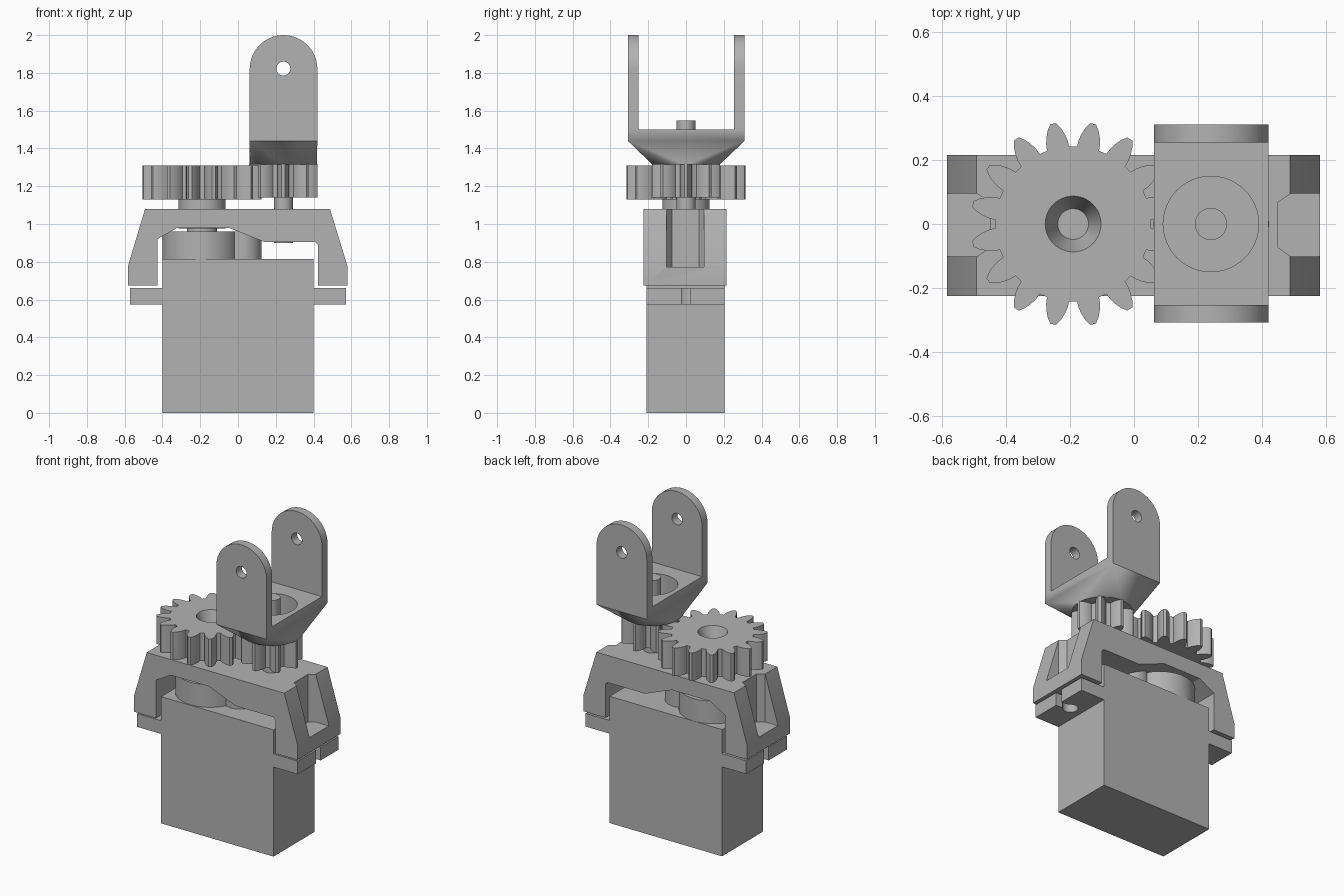
import bpy, bmesh, math
from mathutils import Vector

old = bpy.data.objects.get("Cube")
if old:
    bpy.data.objects.remove(old, do_unlink=True)

grey = bpy.data.materials.new("plain grey")
grey.use_nodes = True
tone = (0.45, 0.45, 0.45, 1)
grey.diffuse_color = tone
grey.node_tree.nodes["Principled BSDF"].inputs["Base Color"].default_value = tone


def finish(name, bm):
    bmesh.ops.recalc_face_normals(bm, faces=bm.faces)
    mesh = bpy.data.meshes.new(name)
    bm.to_mesh(mesh)
    bm.free()
    mesh.materials.append(grey)
    ob = bpy.data.objects.new(name, mesh)
    bpy.context.collection.objects.link(ob)
    return ob


def prism(name, points, lo, hi, axis="z"):
    """Extrude a closed outline along z or y."""
    bm = bmesh.new()
    place = (lambda u, v, w: (u, v, w)) if axis == "z" else (lambda u, v, w: (u, w, v))
    a = [bm.verts.new(place(u, v, lo)) for u, v in points]
    b = [bm.verts.new(place(u, v, hi)) for u, v in points]
    bm.faces.new(a)
    bm.faces.new(b)
    for i in range(len(a)):
        j = (i + 1) % len(a)
        bm.faces.new((a[i], a[j], b[j], b[i]))
    return finish(name, bm)


def arc(cx, cy, r, start=0, end=360, n=48):
    closed = end - start == 360
    steps = n if closed else n + 1
    return [(cx + r * math.cos(math.radians(start + (end - start) * i / n)),
             cy + r * math.sin(math.radians(start + (end - start) * i / n)))
            for i in range(steps)]


def rect(x0, x1, y0, y1):
    return [(x0, y0), (x1, y0), (x1, y1), (x0, y1)]


def cylinder(name, x, r, lo, hi):
    return prism(name, arc(x, 0, r), lo, hi)


def cone(name, x, r1, r2, lo, hi):
    bm = bmesh.new()
    bmesh.ops.create_cone(bm, cap_ends=True, segments=48, radius1=r1, radius2=r2, depth=hi - lo)
    bmesh.ops.translate(bm, verts=bm.verts, vec=(x, 0, (lo + hi) / 2))
    return finish(name, bm)


def cut(ob, tool):
    mod = ob.modifiers.new("cut", "BOOLEAN")
    mod.operation = "DIFFERENCE"
    mod.solver = "EXACT"
    mod.object = tool
    bpy.context.view_layer.objects.active = ob
    bpy.ops.object.modifier_apply(modifier=mod.name)
    bpy.data.objects.remove(tool, do_unlink=True)


def gear(name, x, teeth, stations, lo, hi, turn):
    """Stations are (radius, half tooth width) from root to tip."""
    pts = []
    for k in range(teeth):
        mid = math.tau * (k + turn) / teeth
        flank = [(r, -math.asin(w / r)) for r, w in stations]
        flank += [(r, -a) for r, a in reversed(flank)]
        pts += [(x + r * math.cos(mid + a), r * math.sin(mid + a)) for r, a in flank]
    return prism(name, pts, lo, hi)


WHEEL, PIN = -0.19, 0.24

# Motor case with mounting tabs, as one cross-shaped outline
half = [(0.4, 0), (0.4, 0.575), (0.572, 0.575), (0.572, 0.66), (0.4, 0.66), (0.4, 0.815)]
case = prism("motor_case", half + [(-x, z) for x, z in reversed(half)], -0.21, 0.205, "y")
for s in (-1, 1):
    cut(case, prism("slot_cutter", rect(*sorted((s * 0.49, s * 0.6)), -0.024, 0.024), 0.5, 0.7))
    cut(case, prism("hole_cutter", arc(s * 0.485, 0, 0.045, n=24), 0.5, 0.7))

# Gearbox housing and output hub
cylinder("gearbox_dome", -0.197, 0.204, 0.815, 0.96)
cylinder("gearbox_side_dome", 0.02, 0.105, 0.815, 0.96)
cylinder("output_shaft", WHEEL, 0.08, 0.96, 0.98)
cylinder("output_hub", WHEEL, 0.125, 0.975, 1.13)

# Bracket straddling the motor
bracket = prism("bracket", [
    (-0.583, 0.675), (-0.583, 0.775), (-0.492, 1.08), (0.487, 1.08), (0.58, 0.775), (0.58, 0.675),
    (0.423, 0.675), (0.423, 0.89), (0.408, 0.905), (0.14, 0.905), (-0.05, 0.98), (-0.32, 0.98),
    (-0.427, 0.92), (-0.427, 0.675)], -0.225, 0.215, "y")
for s in (-1, 1):
    outline = [(0.7, -0.102), (0.49, -0.102), (0.45, -0.073), (0.45, 0.068), (0.49, 0.095), (0.7, 0.095)]
    cut(bracket, prism("notch_cutter", [(s * x, y) for x, y in outline], 0.772, 1.2))

# Gear pair
wheel = gear("drive_gear", WHEEL, 16,
             [(0.242, 0.035), (0.262, 0.034), (0.282, 0.029), (0.302, 0.021), (0.319, 0.009)],
             1.13, 1.31, 0.5)
cut(wheel, cone("sink_cutter", WHEEL, 0.048, 0.088, 1.19, 1.313))
gear("pinion", PIN, 8,
     [(0.112, 0.03), (0.13, 0.031), (0.148, 0.027), (0.167, 0.019), (0.181, 0.009)],
     1.14, 1.318, 0)
cylinder("pivot_pin", PIN, 0.05, 0.9, 1.547)

# Yoke base: rectangle blended down to a circle
bm = bmesh.new()
for z in (1.44, 1.5):
    for x, y in rect(0.062, 0.42, -0.308, 0.31):
        bm.verts.new((x, y, z))
for x, y in arc(PIN, 0, 0.178):
    bm.verts.new((x, y, 1.315))
bmesh.ops.convex_hull(bm, input=bm.verts)
bmesh.ops.dissolve_limit(bm, angle_limit=0.01, verts=bm.verts, edges=bm.edges)
base = finish("yoke_base", bm)
cut(base, cylinder("recess_cutter", PIN, 0.149, 1.36, 1.6))

# Yoke arms with rounded tops and pivot holes
for name, lo, hi in (("yoke_front_arm", -0.308, -0.252), ("yoke_back_arm", 0.254, 0.31)):
    outline = [(0.062, 1.5), (0.42, 1.5)] + arc(0.241, 1.821, 0.179, 0, 180, 32)
    arm = prism(name, outline, lo, hi, "y")
    cut(arm, prism("eye_cutter", arc(PIN, 1.823, 0.037, n=32), lo - 0.1, hi + 0.1, "y"))

# Smooth curved walls, keep crisp edges
bpy.ops.object.select_all(action="DESELECT")
for ob in bpy.context.collection.objects:
    if ob.type == "MESH" and grey.name in ob.data.materials:
        ob.select_set(True)
        bpy.context.view_layer.objects.active = ob
bpy.ops.object.shade_smooth_by_angle(angle=math.radians(25))
